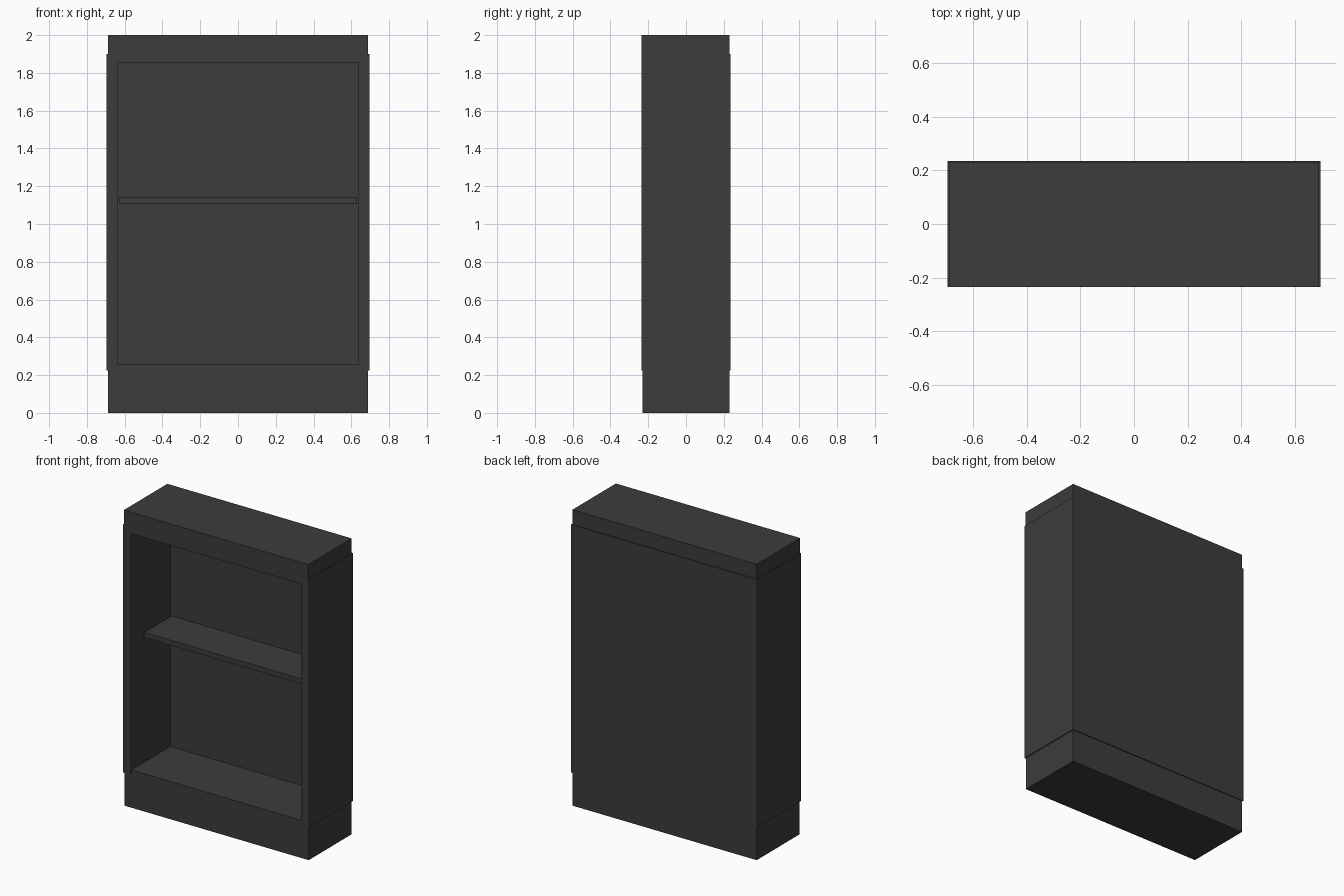
import bpy

cube = bpy.data.objects.get("Cube")
if cube:
    bpy.data.objects.remove(cube, do_unlink=True)

charcoal = bpy.data.materials.new("charcoal")
charcoal.use_nodes = True
colour = (0.045, 0.045, 0.045, 1)
charcoal.diffuse_color = colour
charcoal.node_tree.nodes["Principled BSDF"].inputs["Base Color"].default_value = colour


def board(name, x, y, z):
    """Box given by its (min, max) span on each axis."""
    spans = (x, y, z)
    bpy.ops.mesh.primitive_cube_add(size=1, location=[(a + b) / 2 for a, b in spans])
    ob = bpy.context.object
    ob.name = name
    ob.scale = [b - a for a, b in spans]
    bpy.ops.object.transform_apply(location=False, rotation=False, scale=True)
    ob.data.materials.append(charcoal)
    return ob


OUT, CORE, IN = 0.695, 0.689, 0.637      # half widths
FRONT, BACK, INNER_BACK = -0.235, 0.235, 0.187
SET = 0.229                              # recessed half depth
LOW, FLOOR, CEIL, HIGH, TOP = 0.225, 0.255, 1.855, 1.9, 2.0

# Recessed plinth and top cap
board("plinth", (-CORE, CORE), (-SET, SET), (0, LOW))
board("top_cap", (-CORE, CORE), (FRONT, SET), (HIGH, TOP))

# Side panels
board("left_side_panel", (IN, OUT), (FRONT, BACK), (LOW, HIGH))
board("right_side_panel", (-OUT, -IN), (FRONT, BACK), (LOW, HIGH))

# Boards between the sides
board("back_panel", (-IN, IN), (INNER_BACK, BACK), (LOW, HIGH))
board("floor_board", (-IN, IN), (-SET, INNER_BACK), (LOW, FLOOR))
board("ceiling_board", (-IN, IN), (FRONT, INNER_BACK), (CEIL, HIGH))

# Shallow shelf with a small gap at each end
board("shelf", (-0.629, 0.629), (-0.105, INNER_BACK), (1.105, 1.14))
